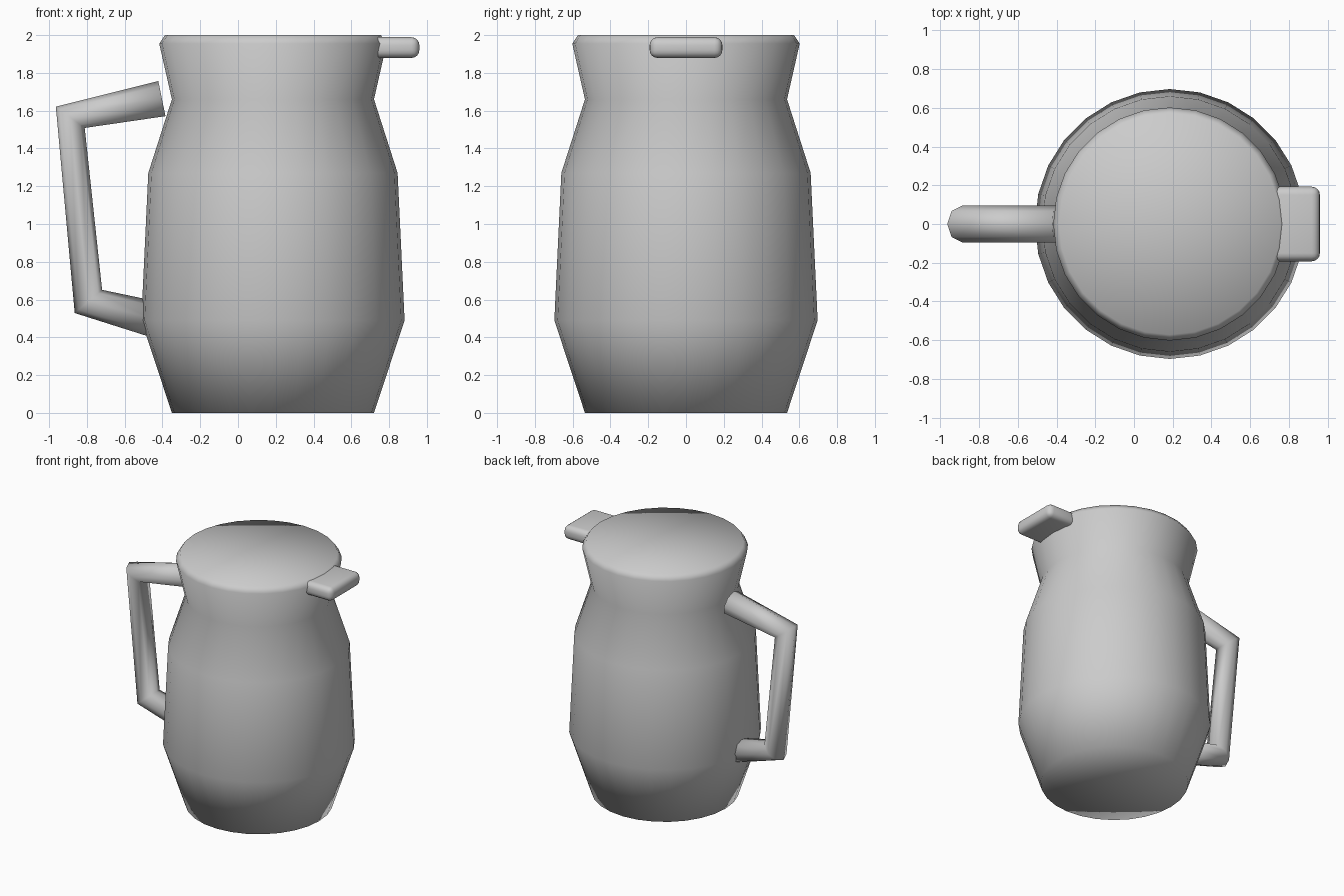
import bpy, bmesh, math
from mathutils import Vector

if "Cube" in bpy.data.objects:
    bpy.data.objects.remove(bpy.data.objects["Cube"])


def skin_rings(name, rings):
    """Closed smooth object from a list of equal vertex rings."""
    bm = bmesh.new()
    loops = [[bm.verts.new(p) for p in ring] for ring in rings]
    n = len(loops[0])
    for a, b in zip(loops, loops[1:]):
        for i in range(n):
            j = (i + 1) % n
            bm.faces.new((a[i], a[j], b[j], b[i]))
    caps = [bm.faces.new(loops[0][::-1]), bm.faces.new(loops[-1])]
    bmesh.ops.poke(bm, faces=caps)
    bmesh.ops.recalc_face_normals(bm, faces=bm.faces)
    return finish(name, bm)


def finish(name, bm):
    mesh = bpy.data.meshes.new(name)
    bm.to_mesh(mesh)
    bm.free()
    mesh.polygons.foreach_set("use_smooth", [True] * len(mesh.polygons))
    obj = bpy.data.objects.new(name, mesh)
    bpy.context.collection.objects.link(obj)
    return obj


def circle(n):
    return [(math.cos(2 * math.pi * i / n), math.sin(2 * math.pi * i / n)) for i in range(n)]


# Jug body with closed lid: (radius, height) profile
CX = 0.185
profile = [(0.535, 0), (0.697, 0.49), (0.66, 1.27), (0.535, 1.66), (0.602, 1.955), (0.572, 2.0)]
skin_rings("jug_body", [[(CX + r * c, r * s, z) for c, s in circle(28)] for r, z in profile])

# Handle: eight-sided tube along a bent path in the xz plane
path = [Vector(p) for p in [(-0.403, 0, 1.664), (-0.888, 0, 1.565), (-0.792, 0, 0.59), (-0.46, 0, 0.5)]]
R = 0.095
rings = []
for i, p in enumerate(path):
    t = Vector()
    if i > 0:
        t += (p - path[i - 1]).normalized()
    if i < len(path) - 1:
        t += (path[i + 1] - p).normalized()
    t.normalize()
    side = Vector((0, 1, 0))
    out = side.cross(t)
    rings.append([p + R * (c * out + s * side) for c, s in circle(8)])
skin_rings("handle", rings)

# Pouring lip / thumb tab: rounded box at the rim
bm = bmesh.new()
bmesh.ops.create_cube(bm, size=1)
bmesh.ops.scale(bm, vec=(0.26, 0.385, 0.11), verts=bm.verts)
bmesh.ops.translate(bm, vec=(0.83, 0, 1.934), verts=bm.verts)
bmesh.ops.bevel(bm, geom=bm.edges[:], offset=0.042, segments=4, profile=0.5, affect='EDGES')
finish("lip_tab", bm)
